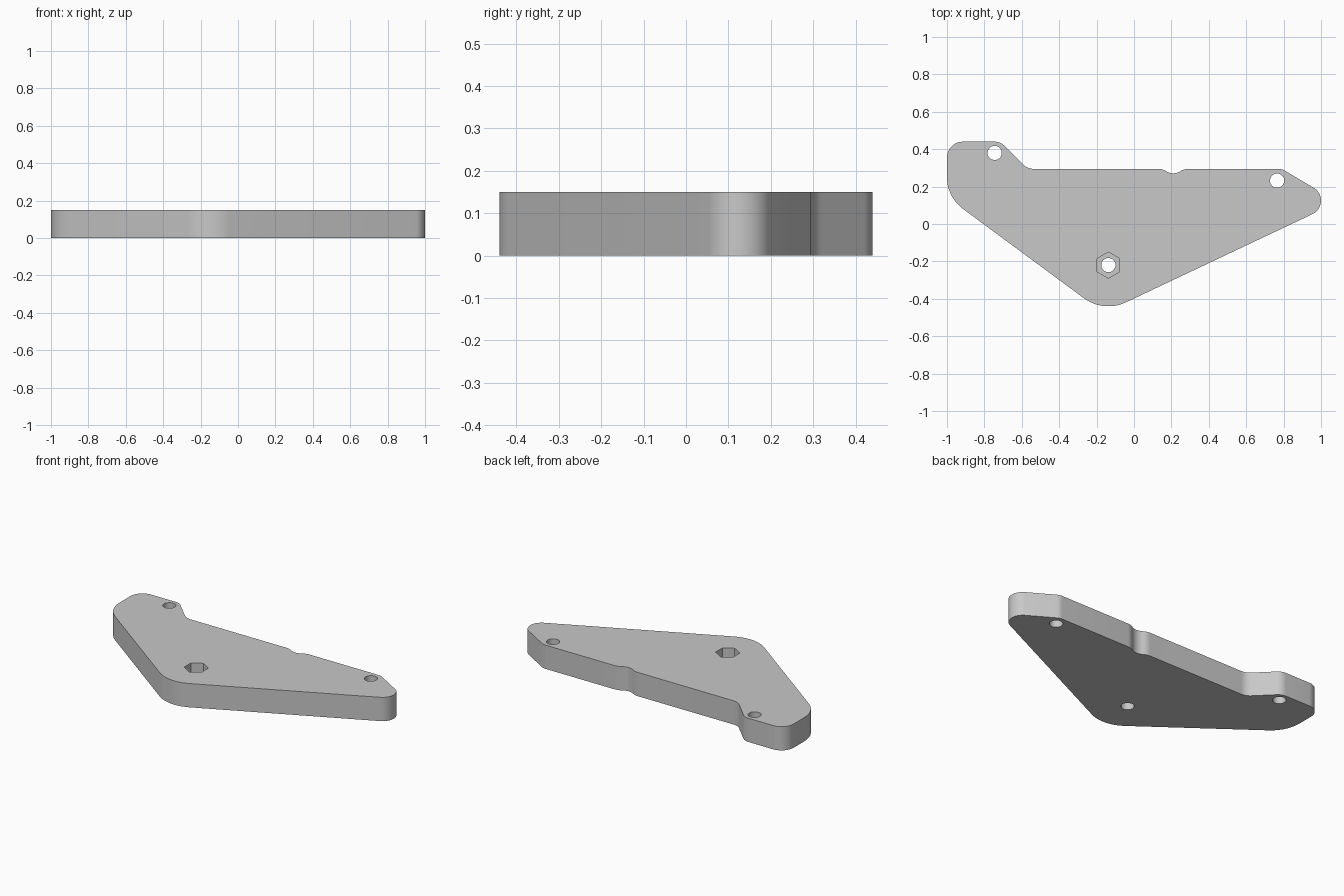
import bpy, bmesh, math
from mathutils import Vector

if "Cube" in bpy.data.objects:
    bpy.data.objects.remove(bpy.data.objects["Cube"])

THICK = 0.15
POCKET_DEPTH = 0.07

grey = bpy.data.materials.new("light grey")
grey.use_nodes = True
grey.diffuse_color = (0.58, 0.58, 0.58, 1)
grey.node_tree.nodes["Principled BSDF"].inputs["Base Color"].default_value = (0.58, 0.58, 0.58, 1)


def rounded(corners, step=math.radians(6)):
    """Replace each (x, y, radius) corner with a tangent arc."""
    pts = []
    n = len(corners)
    for i, (x, y, r) in enumerate(corners):
        p = Vector((x, y))
        a = (Vector(corners[i - 1][:2]) - p).normalized()
        b = (Vector(corners[(i + 1) % n][:2]) - p).normalized()
        half = a.angle(b) / 2
        centre = p + (a + b).normalized() * (r / math.sin(half))
        start = p + a * (r / math.tan(half)) - centre
        end = p + b * (r / math.tan(half)) - centre
        turn = math.atan2(start.x * end.y - start.y * end.x, start.dot(end))
        count = max(3, math.ceil(abs(turn) / step))
        ang = math.atan2(start.y, start.x)
        for k in range(count + 1):
            t = ang + turn * k / count
            pts.append((centre.x + r * math.cos(t), centre.y + r * math.sin(t)))
    return pts


def circle(x, y, r, sides, phase=0.0):
    return [(x + r * math.cos(phase + math.tau * k / sides),
             y + r * math.sin(phase + math.tau * k / sides)) for k in range(sides)]


def prism(name, pts, z0, z1):
    """Extrude a closed outline from z0 to z1."""
    bm = bmesh.new()
    base = bm.faces.new([bm.verts.new((x, y, z0)) for x, y in pts])
    top = bmesh.ops.extrude_face_region(bm, geom=[base])["geom"]
    bmesh.ops.translate(bm, vec=(0, 0, z1 - z0),
                        verts=[v for v in top if isinstance(v, bmesh.types.BMVert)])
    bmesh.ops.recalc_face_normals(bm, faces=bm.faces)
    mesh = bpy.data.meshes.new(name)
    bm.to_mesh(mesh)
    bm.free()
    mesh.materials.append(grey)
    obj = bpy.data.objects.new(name, mesh)
    bpy.context.collection.objects.link(obj)
    return obj


# Plate outline, counter-clockwise from the bottom corner
outline = [
    (-0.162, -0.475, 0.22),   # bottom corner
    (1.090, 0.117, 0.08),     # right tip
    (0.790, 0.295, 0.06),     # right shoulder
    (0.270, 0.295, 0.08),     # shallow notch
    (0.210, 0.260, 0.07),
    (0.150, 0.295, 0.08),
    (-0.570, 0.295, 0.08),    # foot of the raised tab
    (-0.715, 0.440, 0.07),    # tab corners
    (-1.000, 0.440, 0.085),
    (-1.000, 0.144, 0.21),    # left corner
]
plate = prism("bracket_plate", rounded(outline), 0, THICK)

# Three bolt holes and a hexagonal nut pocket
cutters = [prism("hole_cutter", circle(x, y, 0.038, 32), -0.1, THICK + 0.1)
           for x, y in ((-0.745, 0.38), (0.765, 0.232), (-0.137, -0.22))]
cutters.append(prism("nut_pocket_cutter", circle(-0.137, -0.22, 0.07, 6, math.pi / 2),
                     THICK - POCKET_DEPTH, THICK + 0.1))
for c in cutters:
    c.hide_render = True
    mod = plate.modifiers.new("cut", 'BOOLEAN')
    mod.operation = 'DIFFERENCE'
    mod.solver = 'EXACT'
    mod.object = c

# Bake the cuts and drop the cutters
bpy.context.view_layer.update()
baked = bpy.data.meshes.new_from_object(plate.evaluated_get(bpy.context.evaluated_depsgraph_get()))
plate.modifiers.clear()
plate.data = baked
for c in cutters:
    bpy.data.objects.remove(c)

# Smooth curved walls, crisp rims
bpy.ops.object.select_all(action='DESELECT')
plate.select_set(True)
bpy.context.view_layer.objects.active = plate
bpy.ops.object.shade_smooth_by_angle(angle=math.radians(30))
